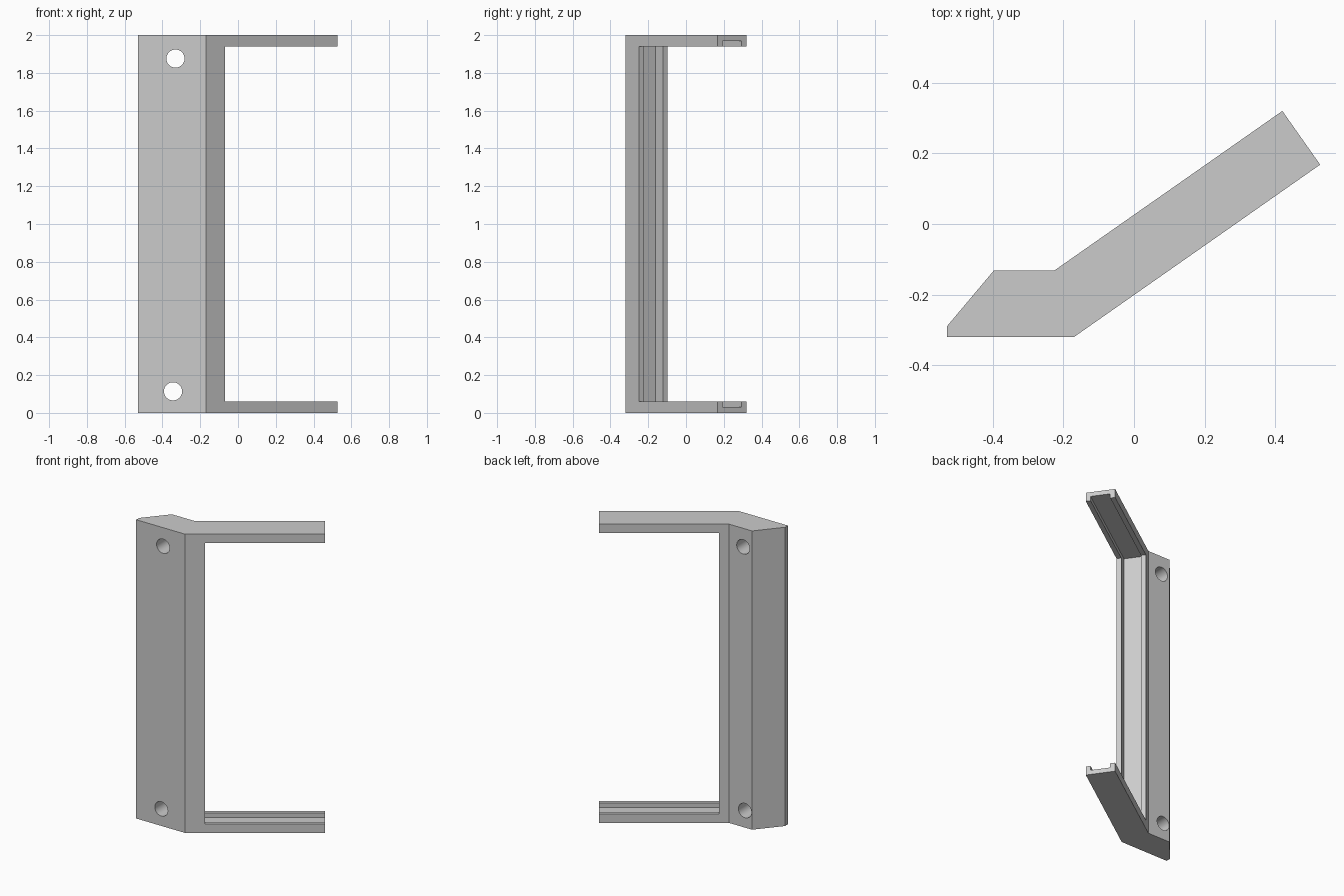
import bpy, bmesh
from math import radians, cos, sin
from mathutils import Vector

cube = bpy.data.objects.get("Cube")
if cube:
    bpy.data.objects.remove(cube, do_unlink=True)

grey = bpy.data.materials.new("plain grey")
grey.use_nodes = True
grey.diffuse_color = (0.6, 0.6, 0.6, 1)
grey.node_tree.nodes["Principled BSDF"].inputs["Base Color"].default_value = (0.6, 0.6, 0.6, 1)

HEIGHT = 2.0
ALONG = Vector((cos(radians(35)), sin(radians(35))))
ACROSS = Vector((-ALONG.y, ALONG.x))
OPENING = Vector((-0.07, -0.25))   # front corner where the opening starts


def prism(name, outline, z0, z1):
    """Extrude a flat outline between two heights."""
    bm = bmesh.new()
    base = bm.faces.new([bm.verts.new((p[0], p[1], z0)) for p in outline])
    top = bmesh.ops.extrude_face_region(bm, geom=[base])["geom"]
    verts = [v for v in top if isinstance(v, bmesh.types.BMVert)]
    bmesh.ops.translate(bm, vec=(0, 0, z1 - z0), verts=verts)
    bmesh.ops.recalc_face_normals(bm, faces=bm.faces)
    mesh = bpy.data.meshes.new(name)
    bm.to_mesh(mesh)
    bm.free()
    mesh.materials.append(grey)
    obj = bpy.data.objects.new(name, mesh)
    bpy.context.collection.objects.link(obj)
    return obj


def slanted_box(name, s0, s1, n0, n1, z0, z1):
    """Box aligned with the slanted arms."""
    corners = ((s0, n0), (s1, n0), (s1, n1), (s0, n1))
    return prism(name, [OPENING + ALONG * s + ACROSS * n for s, n in corners], z0, z1)


def cut(target, cutter):
    cutter.hide_render = True
    mod = target.modifiers.new("cut", "BOOLEAN")
    mod.operation = "DIFFERENCE"
    mod.solver = "EXACT"
    mod.object = cutter
    bpy.context.view_layer.objects.active = target
    bpy.ops.object.modifier_apply(modifier=mod.name)
    bpy.data.objects.remove(cutter, do_unlink=True)


# Bent bracket: flat mounting strip plus slanted frame
frame = prism("bracket_frame", [
    (-0.53, -0.32), (-0.17, -0.32), (0.527, 0.168), (0.42, 0.32),
    (-0.226, -0.132), (-0.397, -0.132), (-0.53, -0.29)], 0, HEIGHT)

# Opening between the two arms
cut(frame, slanted_box("opening_cutter", 0, 1.2, -0.2, 0.4, 0.06, HEIGHT - 0.06))

# Panel groove running around the inside of the frame
cut(frame, slanted_box("groove_cutter", -0.065, 1.2, 0.03, 0.155, 0.03, HEIGHT - 0.03))

# Screw holes through the mounting strip
for x, z in ((-0.331, 1.876), (-0.344, 0.114)):
    bpy.ops.mesh.primitive_cylinder_add(vertices=48, radius=0.048, depth=0.6,
                                        location=(x, -0.22, z), rotation=(radians(90), 0, 0))
    hole = bpy.context.object
    hole.data.materials.append(grey)
    cut(frame, hole)

bpy.ops.object.select_all(action="DESELECT")
frame.select_set(True)
bpy.context.view_layer.objects.active = frame
bpy.ops.object.shade_smooth_by_angle(angle=radians(30))
